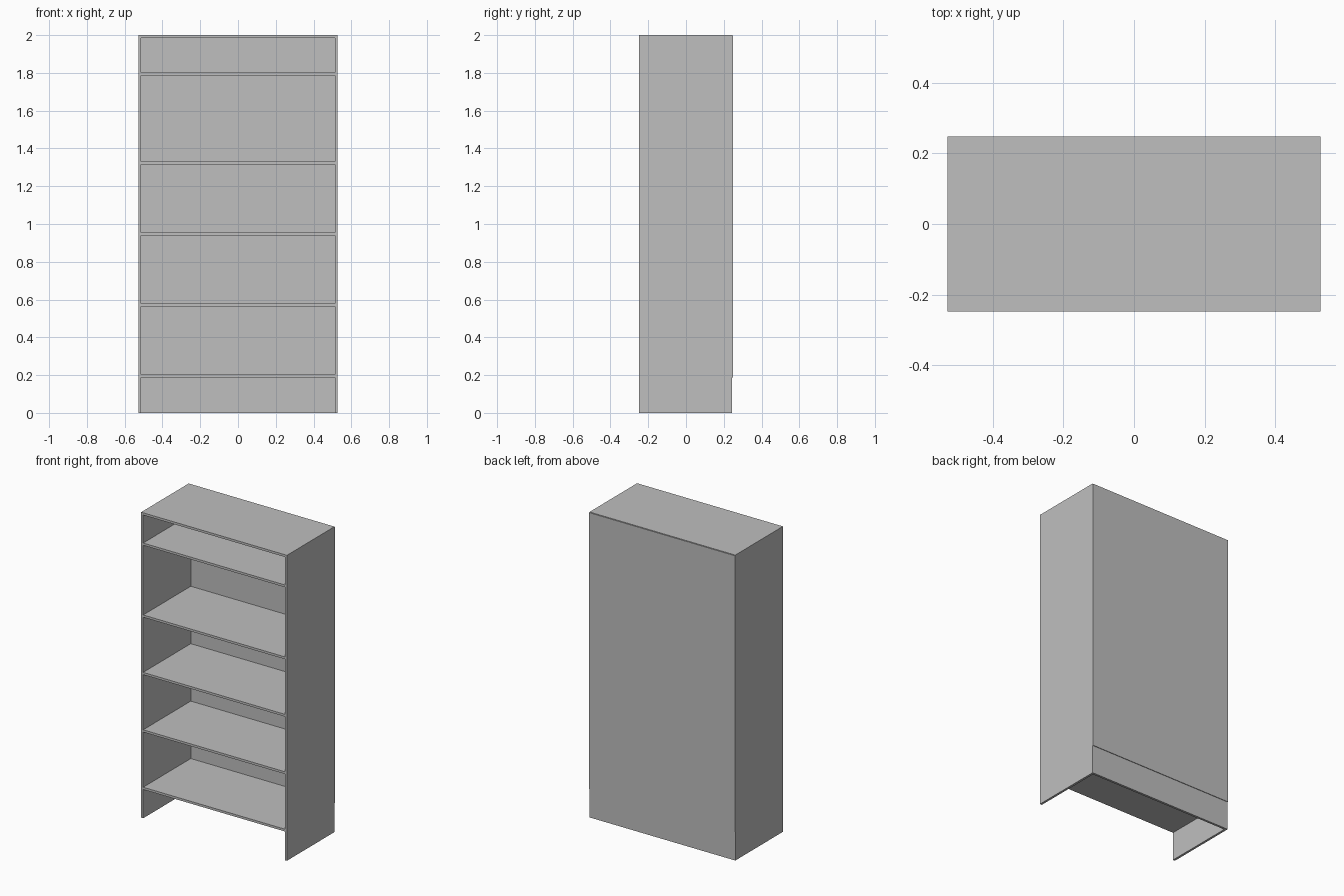
import bpy

default = bpy.data.objects.get("Cube")
if default:
    bpy.data.objects.remove(default, do_unlink=True)

# Overall sizes
HALF_W, HEIGHT, BOARD = 0.528, 2.0, 0.015
FRONT, BODY_BACK, BACK = -0.248, 0.244, 0.248
INNER = HALF_W - BOARD

# Single grey finish
grey = bpy.data.materials.new("plain grey")
grey.use_nodes = True
colour = (0.52, 0.52, 0.52, 1.0)
grey.diffuse_color = colour
grey.node_tree.nodes["Principled BSDF"].inputs["Base Color"].default_value = colour


def board(name, x, y, z):
    """Add a flat board spanning the given (low, high) ranges."""
    spans = (x, y, z)
    bpy.ops.mesh.primitive_cube_add(size=1, location=[(a + b) / 2 for a, b in spans])
    ob = bpy.context.object
    ob.name = ob.data.name = name
    ob.scale = [b - a for a, b in spans]
    bpy.ops.object.transform_apply(location=False, rotation=False, scale=True)
    ob.data.materials.append(grey)
    return ob


# Side panels down to the floor
body_y = (FRONT, BODY_BACK)
board("left_side", (INNER, HALF_W), body_y, (0, HEIGHT))
board("right_side", (-HALF_W, -INNER), body_y, (0, HEIGHT))

# Top and shelves, fitted between the sides
across = (-INNER, INNER)
board("top_panel", across, body_y, (HEIGHT - BOARD, HEIGHT))
shelf_tops = [0.203, 0.579, 0.955, 1.331, 1.802]
for i, top in enumerate(shelf_tops, 1):
    board(f"shelf_{i}", across, body_y, (top - BOARD, top))

# Rear plinth under the lowest shelf
board("rear_plinth", across, (BODY_BACK - BOARD, BODY_BACK), (0, shelf_tops[0] - BOARD))

# Thin back panel fixed behind the body
board("back_panel", (-HALF_W, HALF_W), (BODY_BACK, BACK),
      (shelf_tops[0] - BOARD, HEIGHT - 0.003))
